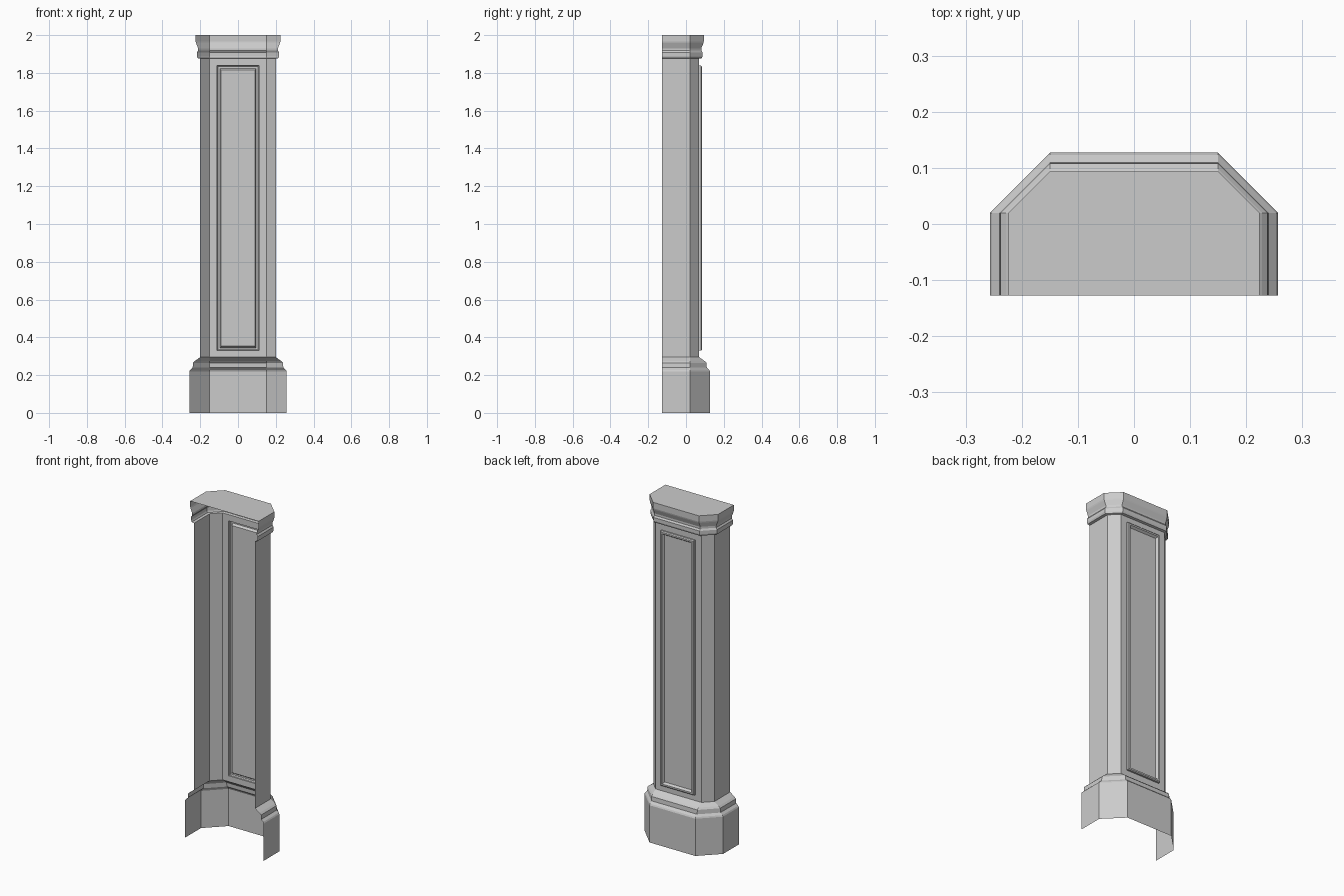
import bpy

if "Cube" in bpy.data.objects:
    bpy.data.objects.remove(bpy.data.objects["Cube"])

BACK = -0.127   # open back plane
CX, CY = 0.15, 0.02   # chamfer origin


def make(name, verts, faces):
    me = bpy.data.meshes.new(name)
    me.from_pydata(verts, [], faces)
    ob = bpy.data.objects.new(name, me)
    bpy.context.collection.objects.link(ob)
    return ob


def outline(d, z):
    # half-octagon section, open at the back
    h = CX + d
    return [(h, BACK, z), (h, CY, z), (CX, CY + d, z),
            (-CX, CY + d, z), (-h, CY, z), (-h, BACK, z)]


def sweep(name, profile, skip=(), cap=False):
    verts, faces = [], []
    for d, z in profile:
        verts += outline(d, z)
    for r in range(len(profile) - 1):
        for i in range(5):
            if i not in skip:
                a = r * 6 + i
                faces.append((a, a + 1, a + 7, a + 6))
    if cap:
        n = (len(profile) - 1) * 6
        faces.append(tuple(range(n, n + 6)))
    return make(name, verts, faces)


# Plinth with stepped moulding
sweep("base", [(0.107, 0), (0.107, 0.22), (0.103, 0.228), (0.09, 0.24),
               (0.088, 0.265), (0.078, 0.275), (0.05, 0.295)])

# Shaft sides and chamfers (front is the panelled face below)
sweep("shaft", [(0.05, 0.295), (0.05, 1.875)], skip=(2,))

# Capital moulding with closed top
sweep("capital", [(0.05, 1.875), (0.064, 1.878), (0.068, 1.888), (0.068, 1.908),
                  (0.061, 1.918), (0.061, 1.93), (0.072, 1.957), (0.074, 1.965),
                  (0.074, 2.0)], cap=True)

# Front face with raised frame: nested rectangles (half width, z low, z high, y)
rings = [(0.15, 0.295, 1.875, 0.07), (0.11, 0.33, 1.838, 0.07),
         (0.11, 0.33, 1.838, 0.08), (0.105, 0.335, 1.833, 0.085),
         (0.096, 0.344, 1.824, 0.085), (0.089, 0.353, 1.815, 0.072)]
verts, faces = [], []
for w, lo, hi, y in rings:
    verts += [(w, y, lo), (-w, y, lo), (-w, y, hi), (w, y, hi)]
for r in range(len(rings) - 1):
    for i in range(4):
        a, b = r * 4 + i, r * 4 + (i + 1) % 4
        faces.append((a, b, b + 4, a + 4))
n = 4 * (len(rings) - 1)
faces.append((n, n + 1, n + 2, n + 3))
make("front_panel", verts, faces)
